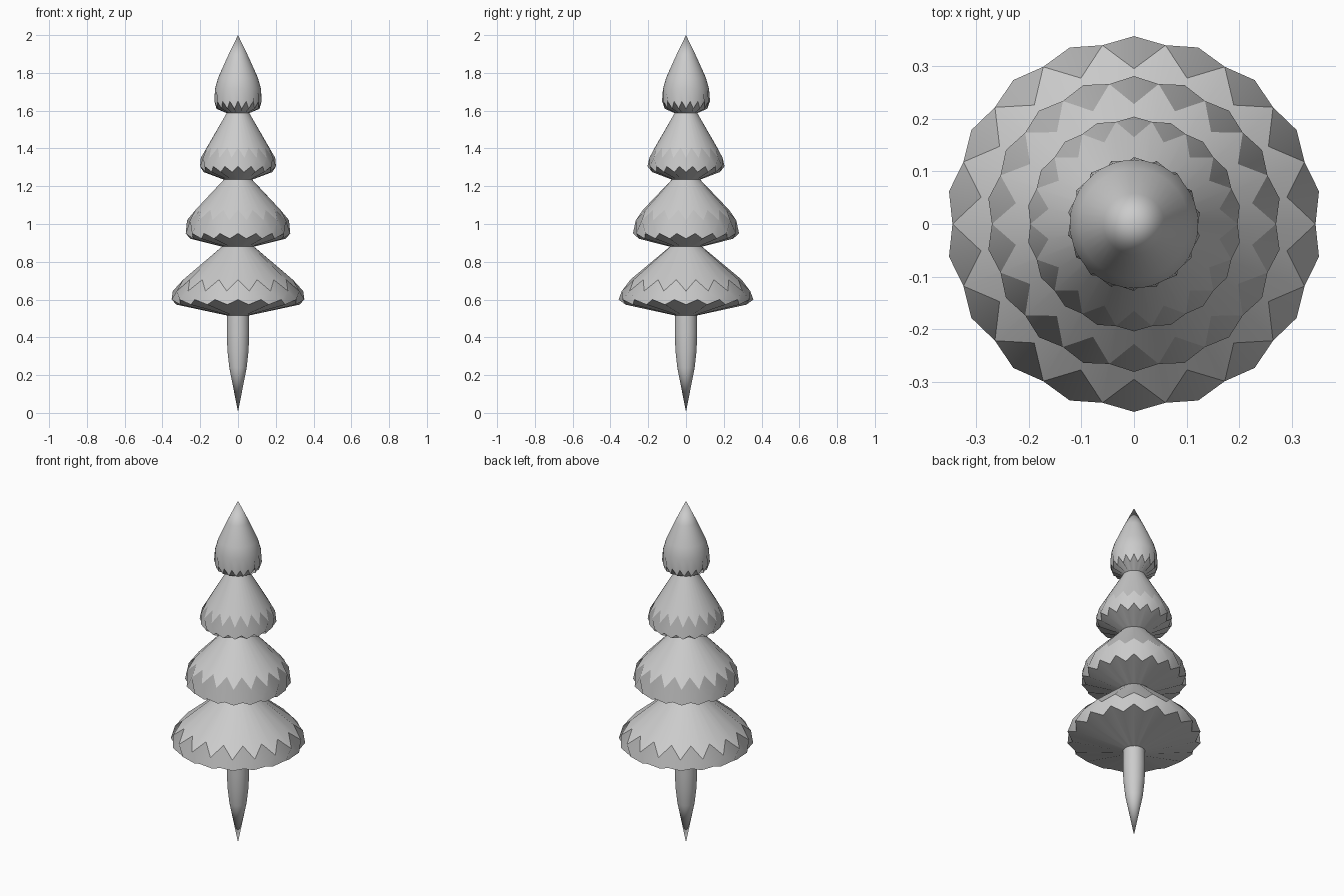
import bpy, bmesh, math

if "Cube" in bpy.data.objects:
    bpy.data.objects.remove(bpy.data.objects["Cube"])

N = 36  # 18 leaf tips alternating with 18 valleys


def lathe(name, tips, valleys, sharp=()):
    """Revolve two alternating (radius, z) profiles; rings listed in sharp are creased."""
    bm = bmesh.new()
    rings = []
    for t, v in zip(tips, valleys):
        if t[0] == 0:
            rings.append([bm.verts.new((0, 0, t[1]))])
            continue
        ring = []
        for i in range(N):
            r, z = t if i % 2 == 0 else v
            a = math.pi / 2 + 2 * math.pi * i / N
            ring.append(bm.verts.new((r * math.cos(a), r * math.sin(a), z)))
        rings.append(ring)
    for a, b in zip(rings, rings[1:]):
        for i in range(N):
            j = (i + 1) % N
            vs = [a[i % len(a)], b[i % len(b)], b[j % len(b)], a[j % len(a)]]
            bm.faces.new(list(dict.fromkeys(vs)))
    bmesh.ops.recalc_face_normals(bm, faces=bm.faces)
    for f in bm.faces:
        f.smooth = True
    for k in sharp:
        for i in range(N):
            e = bm.edges.get((rings[k][i], rings[k][(i + 1) % N]))
            if e:
                e.smooth = False
    me = bpy.data.meshes.new(name)
    bm.to_mesh(me)
    bm.free()
    ob = bpy.data.objects.new(name, me)
    bpy.context.collection.objects.link(ob)
    return ob


# pointed trunk
trunk = [(0.058, 0.52), (0.059, 0.42), (0.056, 0.33), (0.046, 0.24), (0, 0.005)]
lathe("trunk", trunk, trunk)

# three skirts: top neck, upper zigzag, lower zigzag, bottom neck
tiers = [
    ("lower_tier", (0.085, 0.88), (0.295, 0.705), (0.345, 0.645),
     (0.357, 0.60), (0.325, 0.573), (0.055, 0.515)),
    ("middle_tier", (0.075, 1.235), (0.228, 1.075), (0.27, 1.02),
     (0.281, 0.95), (0.253, 0.922), (0.085, 0.88)),
    ("upper_tier", (0.06, 1.587), (0.165, 1.405), (0.197, 1.35),
     (0.204, 1.305), (0.182, 1.275), (0.075, 1.235)),
]
for name, top, a1, b1, a2, b2, bottom in tiers:
    lathe(name, [top, a1, a2, bottom], [top, b1, b2, bottom], sharp=(1, 2, 3))

# tree top
crown = [(0, 2.0), (0.058, 1.88), (0.105, 1.775), (0.122, 1.715)]
lathe("crown_tip", crown + [(0.127, 1.65), (0.06, 1.587)],
      crown + [(0.114, 1.61), (0.06, 1.587)], sharp=(4,))
